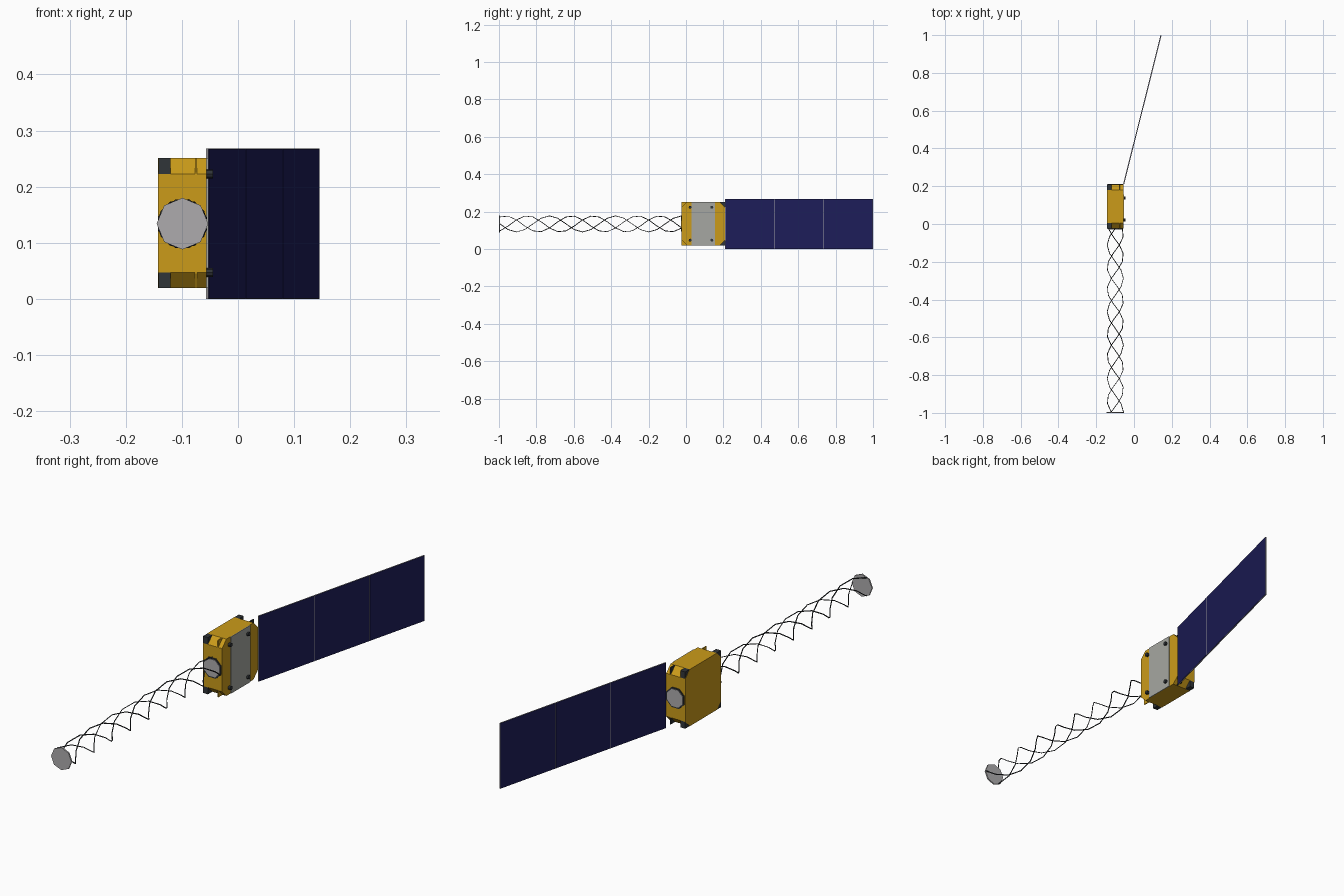
import bpy, bmesh, math
from mathutils import Vector, Matrix

if "Cube" in bpy.data.objects:
    bpy.data.objects.remove(bpy.data.objects["Cube"])


def mat(name, rgb):
    m = bpy.data.materials.new(name)
    m.diffuse_color = (*rgb, 1)
    m.use_nodes = True
    m.node_tree.nodes["Principled BSDF"].inputs["Base Color"].default_value = m.diffuse_color
    return m


GOLD = mat("gold_foil", (0.60, 0.33, 0.01))
NAVY = mat("solar_cells", (0.012, 0.012, 0.10))
DARK = mat("dark_metal", (0.03, 0.035, 0.04))
GREY = mat("light_metal", (0.42, 0.41, 0.42))
PALE = mat("radiator_grey", (0.38, 0.39, 0.36))


def finish(name, bm, material):
    bmesh.ops.recalc_face_normals(bm, faces=bm.faces)
    me = bpy.data.meshes.new(name)
    bm.to_mesh(me)
    bm.free()
    me.materials.append(material)
    ob = bpy.data.objects.new(name, me)
    bpy.context.collection.objects.link(ob)
    return ob


def extrude_yz(name, pts, x0, x1, material):
    """Flat profile in the y-z plane, extruded along x."""
    bm = bmesh.new()
    f = bm.faces.new([bm.verts.new((x0, y, z)) for y, z in pts])
    r = bmesh.ops.extrude_face_region(bm, geom=[f])
    bmesh.ops.translate(bm, vec=(x1 - x0, 0, 0),
                        verts=[v for v in r["geom"] if isinstance(v, bmesh.types.BMVert)])
    return finish(name, bm, material)


def disc(name, centre, r, depth, axis, material, sides=8, twist=0):
    bm = bmesh.new()
    bmesh.ops.create_cone(bm, cap_ends=True, segments=sides, radius1=r, radius2=r, depth=depth)
    rot = Vector((0, 0, 1)).rotation_difference(Vector(axis)).to_matrix().to_4x4()
    bm.transform(Matrix.Translation(centre) @ rot @ Matrix.Rotation(twist, 4, 'Z'))
    return finish(name, bm, material)


def box(name, size, matrix, material):
    bm = bmesh.new()
    bmesh.ops.create_cube(bm, size=1)
    bm.transform(matrix @ Matrix.Diagonal((*size, 1)))
    return finish(name, bm, material)


# Body with chamfered corners
X0, X1, Y0, Y1, Z0, Z1, C = -0.143, -0.056, -0.023, 0.208, 0.019, 0.251, 0.028
XC, YC, ZC = -0.099, (Y0 + Y1) / 2, 0.134
extrude_yz("body", [(Y0 + C, Z0), (Y1 - C, Z0), (Y1, Z0 + C), (Y1, Z1 - C),
                    (Y1 - C, Z1), (Y0 + C, Z1), (Y0, Z1 - C), (Y0, Z0 + C)], X0, X1, GOLD)

# Corner wedges: a dark thruster block and a thin rib on each chamfer
for y, sy in ((Y0, 1), (Y1, -1)):
    for z, sz in ((Z0, 1), (Z1, -1)):
        tri = [(y, z), (y + sy * C, z), (y, z + sz * C)]
        extrude_yz("thruster_block", tri, X0 + 0.001, X0 + 0.023, DARK)
        extrude_yz("corner_rib", tri, -0.077, -0.073, GOLD if sy > 0 else DARK)

# Radiator panel and its bolts
extrude_yz("radiator", [(0.03, Z0), (0.155, Z0), (0.155, Z1), (0.03, Z1)], X1, X1 + 0.003, PALE)
for y in (0.022, 0.138):
    for z in (0.047, 0.223):
        disc("bolt", (X1 + 0.004, y, z), 0.008, 0.014, (1, 0, 0), DARK)

# Round ports on the front and back faces
for y in (Y0, Y1):
    s = -1 if y == Y0 else 1
    disc("port_rim", (XC, y + s * 0.001, ZC), 0.044, 0.004, (0, 1, 0), DARK, 8, math.pi / 8)
    disc("port_cover", (XC, y + s * 0.002, ZC), 0.038, 0.006, (0, 1, 0), GREY, 8, math.pi / 8)

# Twisted boom of three strands
TURNS, PER_TURN, R = 2.75, 8, 0.043
for k in range(3):
    cu = bpy.data.curves.new("boom_strand", 'CURVE')
    cu.dimensions = '3D'
    cu.bevel_depth = 0.0022
    cu.bevel_resolution = 0
    n = int(TURNS * PER_TURN)
    sp = cu.splines.new('POLY')
    sp.points.add(n)
    for i in range(n + 1):
        a = math.tau * (i / PER_TURN + k / 3) + math.pi / 2
        sp.points[i].co = (XC + R * math.cos(a), Y0 - i / n * 0.972, ZC + R * math.sin(a), 1)
    cu.materials.append(DARK)
    bpy.context.collection.objects.link(bpy.data.objects.new("boom_strand", cu))
disc("boom_tip_plate", (XC, -0.997, ZC), 0.046, 0.006, (0, 1, 0), GREY)

# Solar wing: three hinged cell panels with thin frames
A, B = Vector((-0.055, 0.21, 0.134)), Vector((0.143, 0.999, 0.134))
d = B - A
ang = Matrix.Rotation(math.atan2(d.y, d.x), 4, 'Z')
L = d.length / 3
for k in range(3):
    m = Matrix.Translation(A + d * (k + 0.5) / 3) @ ang
    box("panel_frame", (L, 0.004, 0.268), m, GREY)
    box("solar_cells", (L - 0.003, 0.0056, 0.267), m, NAVY)
